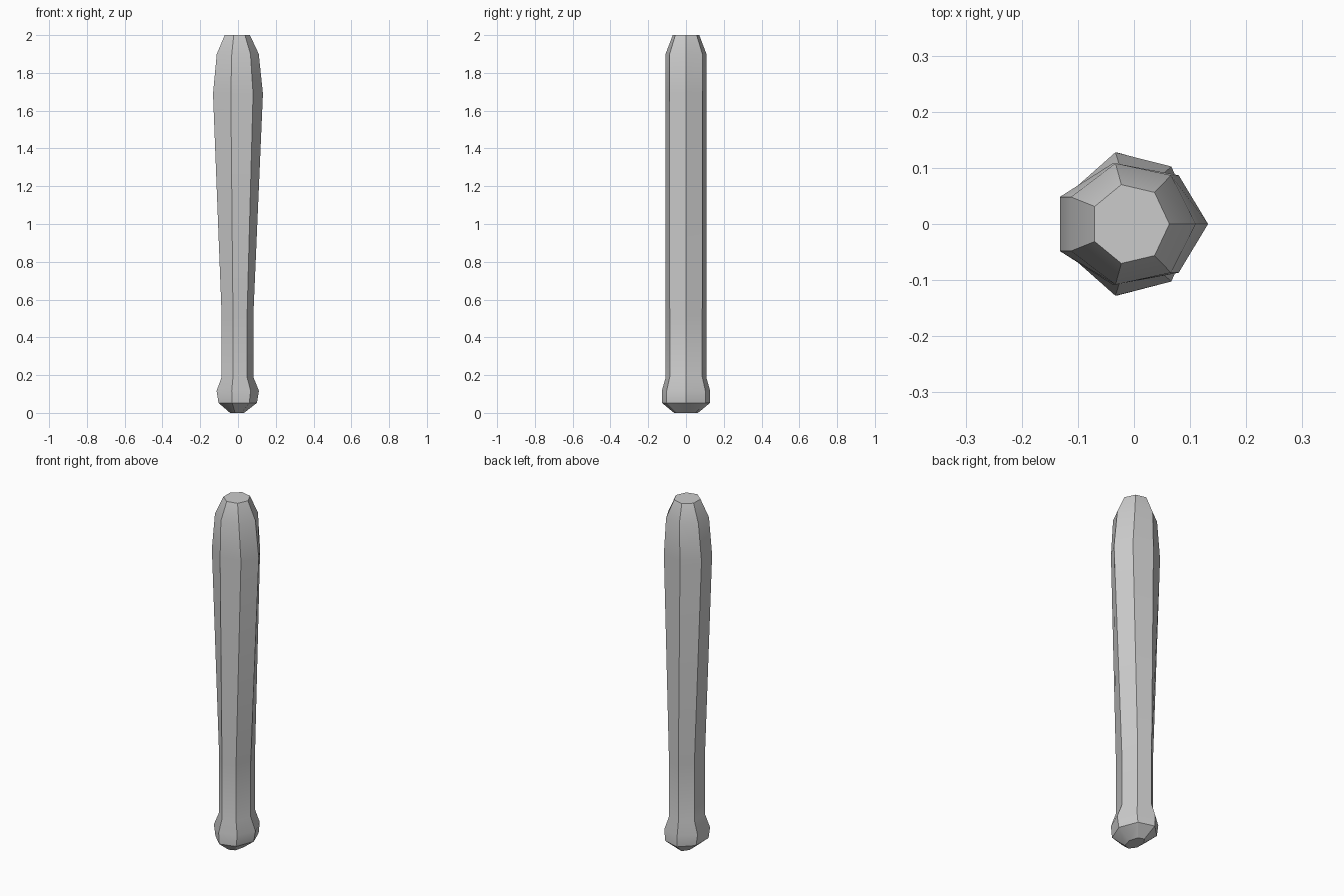
import bpy, math

if "Cube" in bpy.data.objects:
    bpy.data.objects.remove(bpy.data.objects["Cube"])

SIDES = 7
SHIFT = -0.007  # centres the odd-sided outline on x

# Bat profile: height, x radius, y radius
RINGS = [
    (0.00, 0.039, 0.065),   # butt
    (0.053, 0.107, 0.131),  # knob
    (0.117, 0.118, 0.131),
    (0.19, 0.088, 0.110),   # grip
    (0.51, 0.088, 0.110),
    (1.69, 0.139, 0.111),   # barrel
    (1.90, 0.117, 0.111),
    (2.00, 0.070, 0.072),   # tip
]

verts = []
for z, rx, ry in RINGS:
    for i in range(SIDES):
        a = 2 * math.pi * i / SIDES
        verts.append((SHIFT + rx * math.cos(a), ry * math.sin(a), z))

# Side walls and end caps
faces = [tuple(reversed(range(SIDES)))]
for r in range(len(RINGS) - 1):
    lo, hi = r * SIDES, (r + 1) * SIDES
    for i in range(SIDES):
        j = (i + 1) % SIDES
        faces.append((lo + i, lo + j, hi + j, hi + i))
faces.append(tuple(range(len(verts) - SIDES, len(verts))))

mesh = bpy.data.meshes.new("bat")
mesh.from_pydata(verts, [], faces)
mesh.update()
bat = bpy.data.objects.new("bat", mesh)
bpy.context.collection.objects.link(bat)

# Soft shading along the length, crisp edges between the sides
bpy.context.view_layer.objects.active = bat
bat.select_set(True)
bpy.ops.object.shade_smooth_by_angle(angle=math.radians(30))
